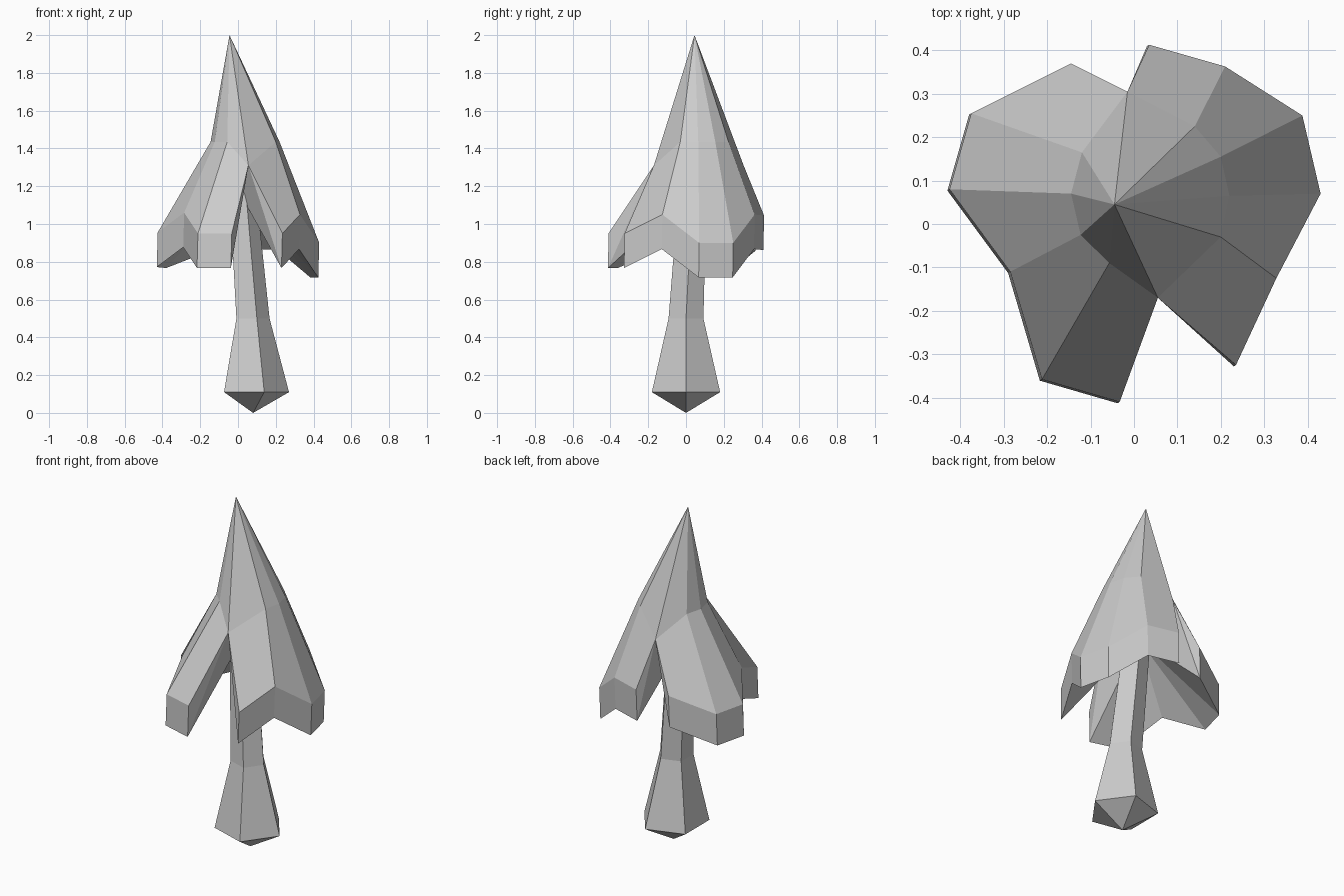
import bpy, bmesh
from math import sin, cos, tau

if "Cube" in bpy.data.objects:
    bpy.data.objects.remove(bpy.data.objects["Cube"])


def finish(bm, name):
    bmesh.ops.recalc_face_normals(bm, faces=bm.faces)
    mesh = bpy.data.meshes.new(name)
    bm.to_mesh(mesh)
    bm.free()
    bpy.context.collection.objects.link(bpy.data.objects.new(name, mesh))


# Trunk: five-sided rings flaring to a pointed foot, leaning as it rises
def build_trunk():
    bm = bmesh.new()
    rings = []
    for x, y, z, r in [(0.08, 0, 0.11, 0.19), (0.07, 0, 0.5, 0.097), (0.01, 0.04, 1.27, 0.075)]:
        rings.append([bm.verts.new((x + r * cos(tau * i / 5), y + r * sin(tau * i / 5), z))
                      for i in range(5)])
    foot = bm.verts.new((0.08, 0, 0))
    for i in range(5):
        j = (i + 1) % 5
        bm.faces.new((foot, rings[0][j], rings[0][i]))
        for a, b in zip(rings, rings[1:]):
            bm.faces.new((a[i], a[j], b[j], b[i]))
    bm.faces.new(rings[-1])
    finish(bm, "trunk")


# Canopy: two drooping lobes that share a tip, two notches and an inner hub
def build_canopy():
    bm = bmesh.new()
    new, face = bm.verts.new, bm.faces.new
    tip = new((-0.045, 0.045, 2.0))
    hub = new((0, 0.04, 1.18))
    back_notch = new((-0.015, 0.305, 1.31))
    front_notch = new((0.055, -0.17, 1.31))

    def lobe(start, shoulder, end, rim):
        upper = [start] + [new((x, y, 1.435)) for x, y in shoulder] + [end]
        lower = [new(p) for p in rim]
        under = [new((x - 0.005, y - 0.003, z - 0.183)) for x, y, z in rim]
        for i in range(5):
            face((tip, upper[i], upper[i + 1]))
            face((upper[i], lower[i], lower[i + 1], upper[i + 1]))
            face((lower[i], under[i], under[i + 1], lower[i + 1]))
            face((under[i], hub, under[i + 1]))
        # Walls facing the notches
        face((start, under[0], lower[0]))
        face((start, hub, under[0]))
        face((end, lower[5], under[5]))
        face((end, under[5], hub))

    lobe(back_notch, [(0.14, 0.225), (0.2, 0.155), (0.22, 0.065), (0.2, -0.03)], front_notch,
         [(0.035, 0.413, 1.045), (0.21, 0.363, 1.05), (0.388, 0.25, 0.9),
          (0.43, 0.07, 0.9), (0.328, -0.125, 1.05), (0.235, -0.325, 0.95)])
    lobe(front_notch, [(-0.057, -0.09), (-0.123, -0.025), (-0.145, 0.07), (-0.12, 0.165)], back_notch,
         [(-0.033, -0.41, 0.95), (-0.212, -0.358, 0.95), (-0.285, -0.11, 1.06),
          (-0.425, 0.08, 0.955), (-0.375, 0.255, 0.95), (-0.145, 0.37, 1.04)])
    finish(bm, "canopy")


build_trunk()
build_canopy()
